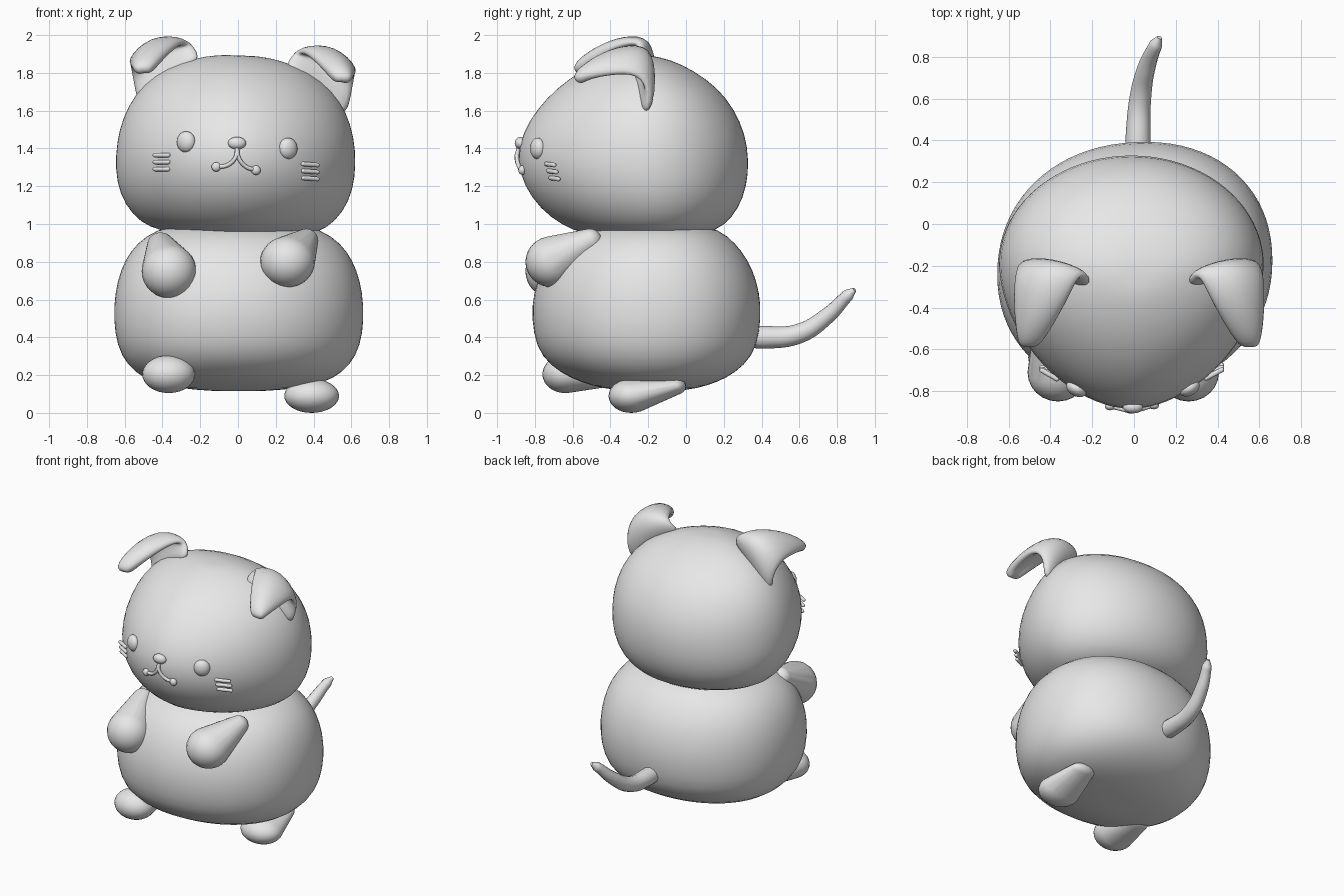
import bpy, bmesh, math
from mathutils import Vector, Matrix
from mathutils.bvhtree import BVHTree

if "Cube" in bpy.data.objects:
    bpy.data.objects.remove(bpy.data.objects["Cube"])

grey = bpy.data.materials.new("plain_grey")
grey.diffuse_color = (0.8, 0.8, 0.8, 1)
grey.use_nodes = True
grey.node_tree.nodes["Principled BSDF"].inputs["Base Color"].default_value = grey.diffuse_color


def add_object(name, bm):
    bmesh.ops.recalc_face_normals(bm, faces=bm.faces[:])
    me = bpy.data.meshes.new(name)
    bm.to_mesh(me)
    bm.free()
    me.materials.append(grey)
    for p in me.polygons:
        p.use_smooth = True
    ob = bpy.data.objects.new(name, me)
    bpy.context.collection.objects.link(ob)
    return ob


def loft(name, rings, cx, front_n, back_n, mid, roll=0, pivot_z=0, shear=0, seg=40):
    """Rounded body from rings of (z, half width, front y, back y)."""
    bm = bmesh.new()
    loops = []
    for z, w, yf, yb in rings:
        yc = yf + mid * (yb - yf)
        loop = []
        for i in range(seg):
            a = 2 * math.pi * i / seg
            c, s = math.cos(a), math.sin(a)
            n, d = (back_n, yb - yc) if s > 0 else (front_n, yc - yf)
            x = w * math.copysign(abs(c) ** (2 / n), c)
            y = yc + d * math.copysign(abs(s) ** (2 / n), s) + shear * x
            loop.append(bm.verts.new((cx + x, y, z)))
        loops.append(loop)
    for a, b in zip(loops, loops[1:]):
        for i in range(seg):
            j = (i + 1) % seg
            bm.faces.new((a[i], a[j], b[j], b[i]))
    for loop in (loops[0], loops[-1]):
        mid_v = bm.verts.new(sum((v.co for v in loop), Vector()) / seg)
        for i in range(seg):
            bm.faces.new((loop[i], loop[(i + 1) % seg], mid_v))
    bmesh.ops.rotate(bm, verts=bm.verts[:], cent=(0, 0, pivot_z),
                     matrix=Matrix.Rotation(math.radians(roll), 3, 'Y'))
    ob = add_object(name, bm)
    sub = ob.modifiers.new("smooth", 'SUBSURF')
    sub.levels = sub.render_levels = 1
    return ob


def ball(bm, centre, radii, turn=0):
    m = (Matrix.Translation(centre) @ Matrix.Rotation(turn, 4, 'Z')
         @ Matrix.Diagonal((*radii, 1)))
    bmesh.ops.create_uvsphere(bm, u_segments=24, v_segments=16, radius=1, matrix=m)


def ellipsoid(name, centre, radii, turn=0):
    bm = bmesh.new()
    ball(bm, centre, radii, turn)
    return add_object(name, bm)


def teardrop(name, big, big_r, small, small_r):
    """Hull around the points of a large and a small ball."""
    pts = bmesh.new()
    ball(pts, big, big_r)
    ball(pts, small, small_r)
    bm = bmesh.new()
    for v in pts.verts:
        bm.verts.new(v.co)
    pts.free()
    bmesh.ops.convex_hull(bm, input=bm.verts[:])
    bmesh.ops.delete(bm, geom=[v for v in bm.verts if not v.link_faces], context='VERTS')
    return add_object(name, bm)


def tube(name, points, radii):
    cu = bpy.data.curves.new(name, 'CURVE')
    cu.dimensions = '3D'
    cu.bevel_depth = 1
    cu.bevel_resolution = 4
    cu.resolution_u = 8
    cu.use_fill_caps = True
    sp = cu.splines.new('BEZIER')
    sp.bezier_points.add(len(points) - 1)
    for p, co, r in zip(sp.bezier_points, points, radii):
        p.co, p.radius = co, r
        p.handle_left_type = p.handle_right_type = 'AUTO'
    sp.use_smooth = True
    cu.materials.append(grey)
    ob = bpy.data.objects.new(name, cu)
    bpy.context.collection.objects.link(ob)
    bpy.ops.object.select_all(action='DESELECT')
    ob.select_set(True)
    bpy.context.view_layer.objects.active = ob
    bpy.ops.object.convert(target='MESH')


# Body and head
loft("body", [
    (0.115, 0.14, -0.32, -0.05), (0.13, 0.32, -0.44, 0.06), (0.16, 0.45, -0.55, 0.16),
    (0.21, 0.55, -0.665, 0.26), (0.30, 0.625, -0.77, 0.355), (0.42, 0.66, -0.81, 0.39),
    (0.57, 0.665, -0.82, 0.40), (0.70, 0.645, -0.79, 0.375), (0.81, 0.605, -0.74, 0.33),
    (0.90, 0.54, -0.67, 0.26), (0.97, 0.44, -0.56, 0.18), (1.01, 0.28, -0.40, 0.03)],
    0.004, 2.1, 2.15, 0.5, shear=0.05)
head = loft("head", [
    (0.935, 0.25, -0.42, 0.0), (0.95, 0.39, -0.55, 0.11), (0.99, 0.495, -0.655, 0.205),
    (1.08, 0.58, -0.775, 0.28), (1.20, 0.63, -0.86, 0.325), (1.34, 0.64, -0.90, 0.335),
    (1.48, 0.625, -0.87, 0.315), (1.61, 0.58, -0.79, 0.255), (1.72, 0.505, -0.685, 0.17),
    (1.81, 0.39, -0.56, 0.045), (1.87, 0.24, -0.42, -0.08), (1.892, 0.11, -0.33, -0.19)],
    -0.01, 1.8, 2.0, 0.57, roll=2, pivot_z=1.4)
tree = BVHTree.FromPolygons([v.co for v in head.data.vertices],
                            [p.vertices for p in head.data.polygons])


def on_face(x, z, lift=0.0):
    hit = tree.ray_cast(Vector((x, -3, z)), Vector((0, 1, 0)))[0]
    return Vector((x, hit.y - lift, z))


# Folded ears, rows from the base over the fold to the tip
EAR = [
    [(.24, -.31, 1.81), (.42, -.24, 1.73), (.575, -.22, 1.53)],
    [(.265, -.25, 1.88), (.45, -.175, 1.85), (.605, -.18, 1.68)],
    [(.31, -.245, 1.92), (.49, -.205, 1.935), (.625, -.25, 1.80)],
    [(.36, -.36, 1.91), (.51, -.36, 1.92), (.625, -.41, 1.79)],
    [(.45, -.51, 1.82), (.54, -.50, 1.85), (.61, -.54, 1.77)],
    [(.51, -.58, 1.75), (.55, -.59, 1.76), (.59, -.58, 1.75)]]
for side, sx, shift in (("right", 1, (0, 0, 0)), ("left", -1, (0.05, 0, 0.048))):
    bm = bmesh.new()
    rows = [[bm.verts.new(Vector((sx * x, y, z)) + Vector(shift)) for x, y, z in r]
            for r in EAR]
    for a, b in zip(rows, rows[1:]):
        for i in range(2):
            bm.faces.new((a[i], a[i + 1], b[i + 1], b[i]))
    ear = add_object(side + "_ear", bm)
    sol = ear.modifiers.new("thickness", 'SOLIDIFY')
    sol.thickness, sol.offset = 0.075, 0
    sub = ear.modifiers.new("smooth", 'SUBSURF')
    sub.levels = sub.render_levels = 2

# Arms and feet
teardrop("right_arm", (.262, -.71, .80), (.145, .14, .135),
         (.36, -.51, .91), (.065, .065, .065))
teardrop("left_arm", (-.365, -.71, .75), (.145, .14, .142),
         (-.41, -.49, .89), (.07, .06, .065))
teardrop("right_foot", (.39, -.29, .09), (.145, .12, .09),
         (.39, -.06, .14), (.09, .06, .045))
teardrop("left_foot", (-.367, -.64, .205), (.14, .12, .1),
         (-.36, -.40, .20), (.09, .06, .06))

# Tail
tube("tail", [(.02, .30, .41), (.02, .42, .40), (.03, .60, .42), (.06, .75, .515),
              (.105, .86, .625), (.122, .893, .652)],
     [.06, .06, .052, .043, .032, .012])

# Eyes and nose
for side, x, z, turn in (("right", .265, 1.40, .5), ("left", -.275, 1.435, -.5)):
    ellipsoid(side + "_eye", on_face(x, z, -0.008), (.053, .036, .056), turn)
ellipsoid("nose", on_face(-.005, 1.428, -0.004), (.048, .03, .033))

# Mouth strokes with round ends
for side, path in (("left", [(-.005, 1.40), (-.012, 1.355), (-.055, 1.312), (-.115, 1.302)]),
                   ("right", [(-.005, 1.40), (.002, 1.355), (.04, 1.305), (.095, 1.285)])):
    tube(side + "_mouth", [on_face(x, z, 0) for x, z in path], [.011] * 4)
    ellipsoid(side + "_mouth_end", on_face(*path[-1], 0), (.025, .02, .025))

# Three short whiskers per cheek, standing slightly off the surface
for side, x0, x1, z0 in (("right", .345, .42, 1.278), ("left", -.37, -.44, 1.325)):
    for k in (-1, 0, 1):
        z = z0 + 0.037 * k
        mid_y = on_face((x0 + x1) / 2, z, 0.008).y
        teardrop(f"{side}_whisker_{k + 2}", (x0, mid_y - .02, z + .003), (.012,) * 3,
                 (x1, mid_y + .02, z - .003 + .006 * (x0 < 0)), (.012,) * 3)
